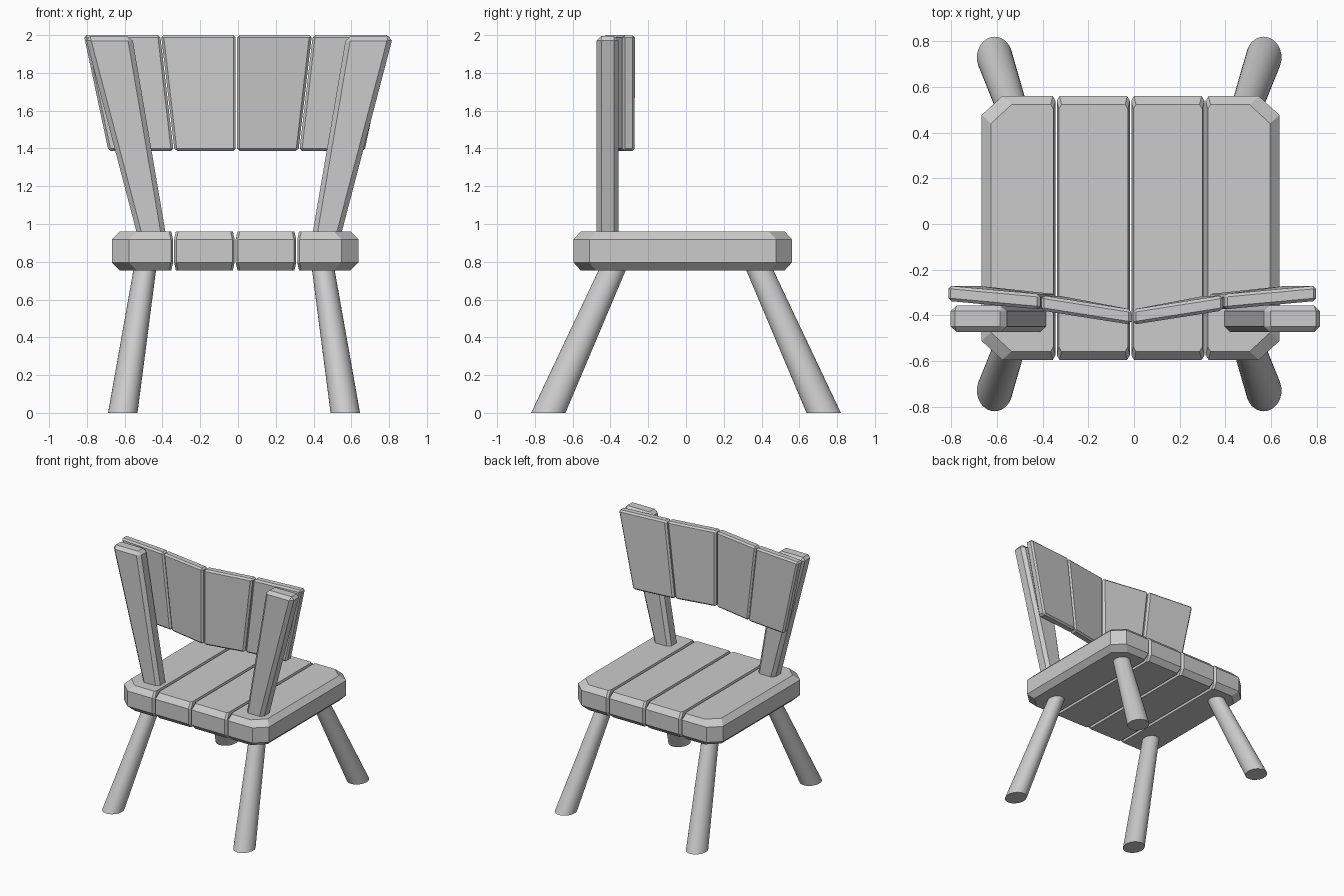
import bpy, bmesh, math

if "Cube" in bpy.data.objects:
    bpy.data.objects.remove(bpy.data.objects["Cube"])


def make(name, rings, bevel=0.0, smooth=False):
    """Loft a solid through stacked rings of points, optionally chamfering its edges."""
    bm = bmesh.new()
    loops = [[bm.verts.new(p) for p in ring] for ring in rings]
    n = len(loops[0])
    for a, b in zip(loops, loops[1:]):
        for i in range(n):
            j = (i + 1) % n
            bm.faces.new((a[i], a[j], b[j], b[i]))
    bm.faces.new(loops[0][::-1])
    bm.faces.new(loops[-1])
    bmesh.ops.recalc_face_normals(bm, faces=bm.faces[:])
    if bevel:
        bmesh.ops.bevel(bm, geom=bm.edges[:], offset=bevel, segments=1,
                        profile=0.5, affect='EDGES')
    me = bpy.data.meshes.new(name)
    bm.to_mesh(me)
    bm.free()
    ob = bpy.data.objects.new(name, me)
    bpy.context.collection.objects.link(ob)
    if smooth:
        bpy.ops.object.select_all(action='DESELECT')
        ob.select_set(True)
        bpy.context.view_layer.objects.active = ob
        bpy.ops.object.shade_smooth_by_angle(angle=math.radians(40))
    return ob


def outline(x0, x1, y0, y1, z, cut0, cut1):
    """Rectangle with clipped corners, a separate cut for each x side."""
    (ax, ay), (bx, by) = cut0, cut1
    pts = [(x0 + ax, y0), (x1 - bx, y0), (x1, y0 + by), (x1, y1 - by),
           (x1 - bx, y1), (x0 + ax, y1), (x0, y1 - ay), (x0, y0 + ay)]
    return [(x, y, z) for x, y in pts]


# Seat planks: wide chamfers on the outside, narrow grooves between planks
edges = [-0.667, -0.341, -0.015, 0.311, 0.637]
Y0, Y1, Z0, Z1, CH = -0.595, 0.56, 0.755, 0.96, 0.041
for k in range(4):
    x0, x1 = edges[k] + (0.003 if k else 0), edges[k + 1] - (0.003 if k < 3 else 0)
    outer0, outer1 = k == 0, k == 3
    c0 = (0.09, 0.083) if outer0 else (0.012, 0.02)
    c1 = (0.09, 0.083) if outer1 else (0.012, 0.02)
    i0 = CH if outer0 else 0.009
    i1 = CH if outer1 else 0.009
    rings = []
    for z, t in ((Z0, 1), (Z0 + CH, 0), (Z1 - CH, 0), (Z1, 1)):
        rings.append(outline(x0 + t * i0, x1 - t * i1, Y0 + t * 0.037, Y1 - t * 0.037, z, c0, c1))
    make(f"seat_plank_{k + 1}", rings)

# Splayed tapered legs, cut flat at the floor
for side, sx in (("left", -1), ("right", 1)):
    for end, sy in (("front", -1), ("back", 1)):
        shift = -0.021
        rings = []
        for z in (0.0, 0.86):
            t = z / 0.755
            cx = shift + sx * (0.589 - 0.116 * t)
            cy = sy * (0.729 - 0.338 * t)
            rx, ry = 0.078 - 0.018 * t, 0.091 - 0.019 * t
            rings.append([(cx + rx * math.cos(a), cy + ry * math.sin(a), z)
                          for a in (2 * math.pi * i / 32 for i in range(32))])
        make(f"{end}_leg_{side}", rings, smooth=True)

# Back posts, leaning outward and widening upward
for side, s in (("left", -1), ("right", 1)):
    rings = []
    for z, xi, xo in ((0.88, 0.377, 0.523), (1.995, 0.567, 0.815)):
        a, b = 0.006 + s * xi, 0.006 + s * xo
        rings.append([(a, -0.473, z), (b, -0.473, z), (b, -0.357, z), (a, -0.357, z)])
    make(f"back_post_{side}", rings, bevel=0.025)

# Backrest slats in a shallow V, tapering toward the bottom
slats = [  # inner/outer x at bottom, at top, then rear y at inner and outer ends
    ("inner", 0.004, 0.328, 0.004, 0.399, -0.374, -0.312),
    ("outer", 0.333, 0.678, 0.404, 0.808, -0.307, -0.270),
]
T = 0.067
for side, s in (("left", -1), ("right", 1)):
    for part, b0, b1, t0, t1, yi, yo in slats:
        rings = []
        for z, a, b in ((1.387, b0, b1), (2.0, t0, t1)):
            a, b = -0.008 + s * a, -0.008 + s * b
            rings.append([(a, yi - T, z), (b, yo - T, z), (b, yo, z), (a, yi, z)])
        make(f"back_slat_{part}_{side}", rings, bevel=0.013)
